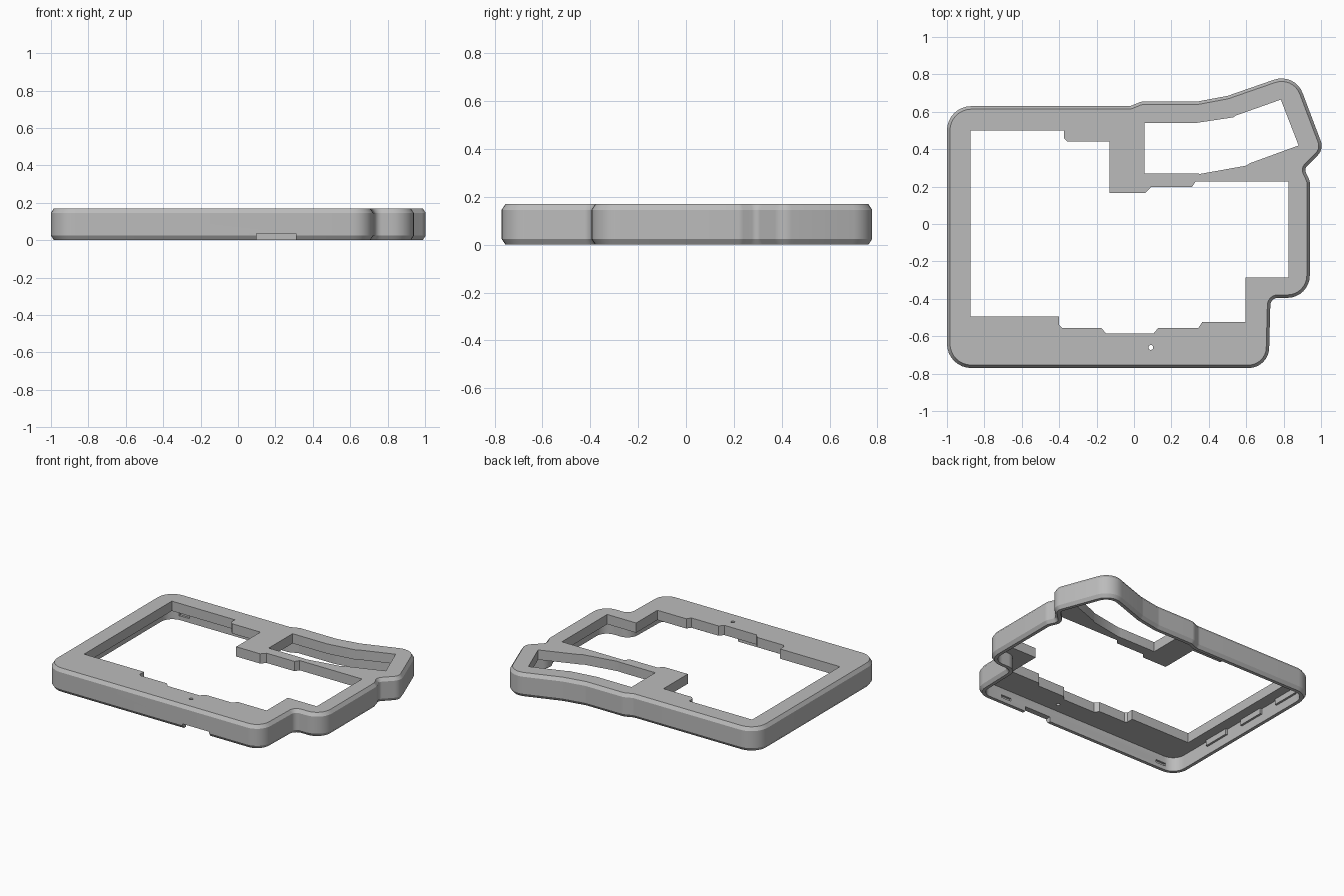
import bpy
import bmesh
import math
from mathutils import Vector

cube = bpy.data.objects.get("Cube")
if cube:
    bpy.data.objects.remove(cube, do_unlink=True)

grey = bpy.data.materials.new("case grey")
grey.use_nodes = True
colour = (0.5, 0.5, 0.5, 1)
grey.diffuse_color = colour
grey.node_tree.nodes["Principled BSDF"].inputs["Base Color"].default_value = colour

HEIGHT = 0.17
CEILING = 0.1      # underside of the top plate
WALL = 0.04


def make_object(name, bm):
    bmesh.ops.recalc_face_normals(bm, faces=bm.faces)
    mesh = bpy.data.meshes.new(name)
    bm.to_mesh(mesh)
    bm.free()
    mesh.materials.append(grey)
    obj = bpy.data.objects.new(name, mesh)
    bpy.context.collection.objects.link(obj)
    return obj


def rounded(corners, steps=8):
    """Turn (x, y, radius) corners into a filleted outline."""
    points = []
    for i, (x, y, radius) in enumerate(corners):
        here = Vector((x, y))
        before = Vector(corners[i - 1][:2]) - here
        after = Vector(corners[(i + 1) % len(corners)][:2]) - here
        if radius == 0:
            points.append(here)
            continue
        half = before.angle(after) / 2
        before.normalize()
        after.normalize()
        reach = radius / math.tan(half)
        centre = here + (before + after).normalized() * radius / math.sin(half)
        start = here + before * reach - centre
        sweep = start.angle_signed(here + after * reach - centre)
        for k in range(steps + 1):
            a = -sweep * k / steps
            points.append(centre + Vector((
                start.x * math.cos(a) - start.y * math.sin(a),
                start.x * math.sin(a) + start.y * math.cos(a))))
    return points


def inset(points, distance):
    """Move a counter-clockwise outline inwards with mitred joints."""
    result = []
    for i, p in enumerate(points):
        d1 = (p - points[i - 1]).normalized()
        d2 = (points[(i + 1) % len(points)] - p).normalized()
        n1, n2 = Vector((-d1.y, d1.x)), Vector((-d2.y, d2.x))
        result.append(p + (n1 + n2) * distance / (1 + n1.dot(n2)))
    return result


def loft(name, outline, levels):
    """Stack inset copies of an outline and cap both ends."""
    bm = bmesh.new()
    rings = [[bm.verts.new((p.x, p.y, z)) for p in inset(outline, d)]
             for d, z in levels]
    n = len(outline)
    for low, high in zip(rings, rings[1:]):
        for i in range(n):
            j = (i + 1) % n
            bm.faces.new((low[i], low[j], high[j], high[i]))
    bm.faces.new(rings[0])
    bm.faces.new(rings[-1])
    return make_object(name, bm)


def box(name, low, high):
    corners = [Vector(p) for p in ((low[0], low[1]), (high[0], low[1]),
                                   (high[0], high[1]), (low[0], high[1]))]
    return loft(name, corners, [(0, low[2]), (0, high[2])])


def cut(target, cutter):
    cutter.hide_render = True
    bpy.context.view_layer.objects.active = target
    mod = target.modifiers.new("cut", "BOOLEAN")
    mod.operation = "DIFFERENCE"
    mod.solver = "EXACT"
    mod.object = cutter
    bpy.ops.object.modifier_apply(modifier=mod.name)
    bpy.data.objects.remove(cutter, do_unlink=True)


# Outer silhouette, counter-clockwise, with corner radii
outline = rounded([
    (-1, -.77, .13), (.72, -.77, .11), (.73, -.395, .04), (.94, -.395, .12),
    (.94, .23, .05), (.91, .295, .03), (1.015, .4, .07), (.86, .81, .12),
    (.5, .685, .1), (.34, .655, .1), (.04, .655, .07), (-.02, .63, .05),
    (-1, .63, .13)])

# Shell with chamfered rims, closed at the top and hollow below
bevel = .016
case = loft("case_frame", outline, [
    (WALL, CEILING), (WALL, 0), (bevel, 0), (0, .024),
    (0, HEIGHT - .024), (bevel, HEIGHT)])

# Large stepped opening
main = [
    (-.875, -.495), (-.4, -.495), (-.4, -.54), (-.385, -.555),
    (-.175, -.555), (-.15, -.585), (.105, -.585), (.13, -.555),
    (.345, -.555), (.365, -.525), (.595, -.525), (.595, -.285),
    (.825, -.285), (.825, .228), (.33, .228), (.31, .197),
    (.09, .197), (.06, .165), (-.13, .165), (-.13, .44),
    (-.355, .44), (-.375, .46), (-.375, .5), (-.875, .5)]
# Small angled opening
thumb = [
    (.055, .27), (.33, .27), (.355, .268), (.6, .312), (.62, .325),
    (.88, .42), (.785, .665), (.545, .58), (.53, .57), (.33, .54), (.055, .54)]
for shape in (main, thumb):
    cut(case, loft("opening_cutter", [Vector(p) for p in shape],
                   [(0, .05), (0, .3)]))

# Small round hole in the front border
hole = [Vector((.09 + .013 * math.cos(a), -.66 + .013 * math.sin(a)))
        for a in (math.tau * k / 16 for k in range(16))]
cut(case, loft("hole_cutter", hole, [(0, .05), (0, .3)]))

# Cable notch under the front wall
notch = box("notch_cutter", (.1, -.85, -.05), (.31, -.7, .035))
cut(case, notch)

# Shallow latch slots inside the front and back walls
for x, y in ((-.84, -.73), (.47, -.73), (-.84, .59)):
    cut(case, box("slot_cutter", (x - .04, y - .015, .03), (x + .04, y + .015, .05)))

bpy.ops.object.select_all(action="DESELECT")
case.select_set(True)
bpy.context.view_layer.objects.active = case
bpy.ops.object.shade_smooth_by_angle(angle=math.radians(25))

# Support ribs inside the left-hand wall
for i, y in enumerate((-.3, .05, .4)):
    box("support_rib_%d" % (i + 1), (-.965, y - .1, .06), (-.945, y + .1, CEILING + .01))
